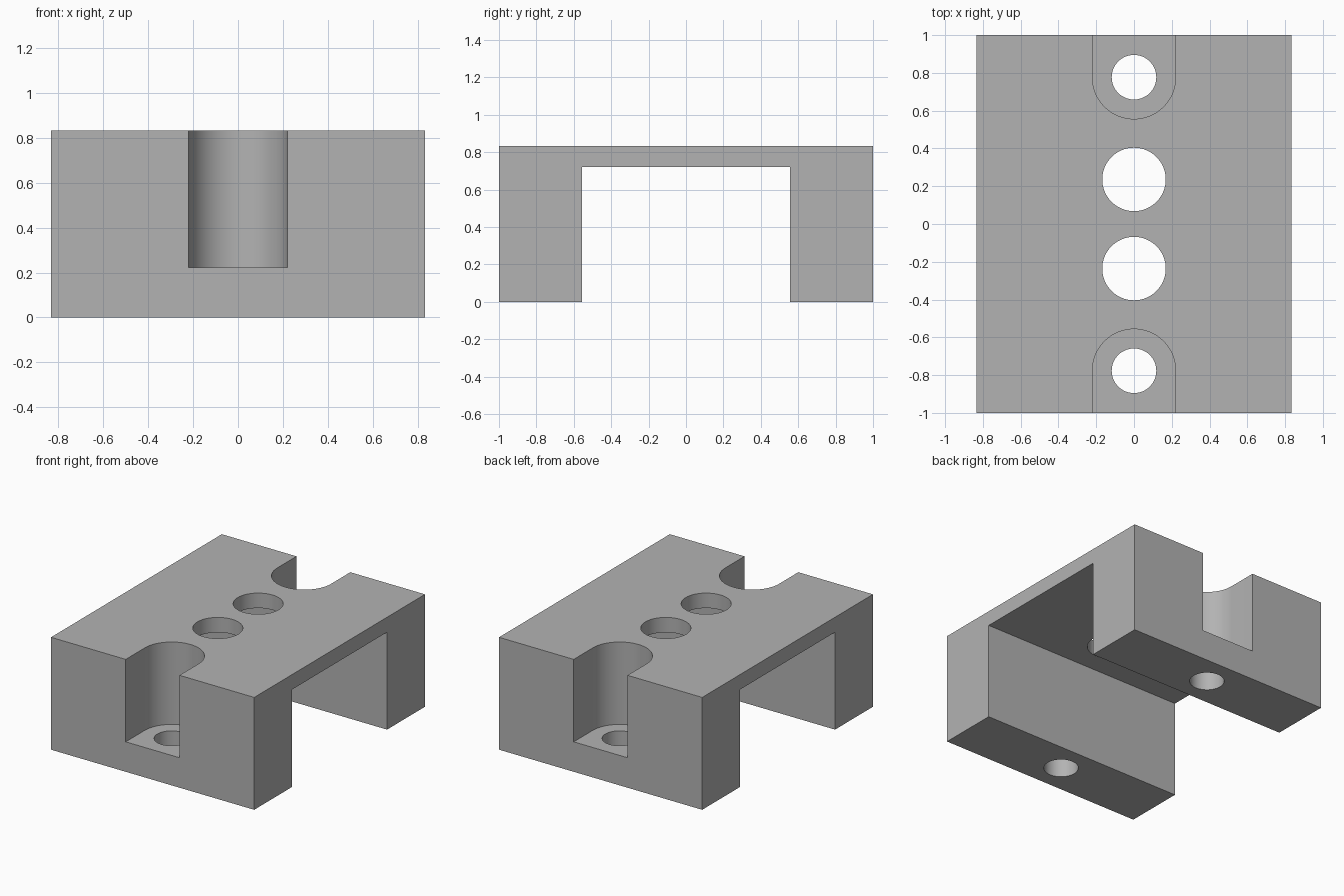
import bpy
import bmesh
import math
from mathutils import Vector

if "Cube" in bpy.data.objects:
    bpy.data.objects.remove(bpy.data.objects["Cube"], do_unlink=True)

HALF_X, HALF_Y, TOP = 0.833, 1.0, 0.833
LEG_INNER, DECK_UNDER = 0.556, 0.722
SLOT_Y, SLOT_R, SLOT_FLOOR = 0.777, 0.2205, 0.222
BOLT_R = 0.118
DECK_HOLE_Y, DECK_HOLE_R = 0.236, 0.168

grey = bpy.data.materials.new("plain grey")
grey.use_nodes = True
grey.diffuse_color = (0.45, 0.45, 0.45, 1)
grey.node_tree.nodes["Principled BSDF"].inputs["Base Color"].default_value = grey.diffuse_color


def prism(name, outline, extrude):
    """Extrude a closed planar outline into a solid."""
    bm = bmesh.new()
    face = bm.faces.new([bm.verts.new(p) for p in outline])
    new = bmesh.ops.extrude_face_region(bm, geom=[face])["geom"]
    moved = [v for v in new if isinstance(v, bmesh.types.BMVert)]
    bmesh.ops.translate(bm, verts=moved, vec=Vector(extrude))
    bmesh.ops.recalc_face_normals(bm, faces=bm.faces)
    mesh = bpy.data.meshes.new(name)
    bm.to_mesh(mesh)
    bm.free()
    mesh.materials.append(grey)
    obj = bpy.data.objects.new(name, mesh)
    bpy.context.collection.objects.link(obj)
    return obj


def arc(y, z, radius, start, end, steps):
    angles = [start + (end - start) * i / steps for i in range(steps + 1)]
    return [(radius * math.cos(a), y + radius * math.sin(a), z) for a in angles]


def hole(name, y, radius):
    return prism(name, arc(y, -0.1, radius, 0, math.tau, 64)[:-1], (0, 0, 1.2))


# Bridge-shaped body: deck on two legs
half = [(HALF_Y, TOP), (HALF_Y, 0), (LEG_INNER, 0), (LEG_INNER, DECK_UNDER)]
profile = half + [(-y, z) for y, z in reversed(half)]
body = prism("mounting_block", [(-HALF_X, y, z) for y, z in profile], (2 * HALF_X, 0, 0))

# Open counterbore slots, bolt holes and deck holes at each end
cutters = []
for side, label in ((-1, "front"), (1, "back")):
    bend = arc(side * SLOT_Y, SLOT_FLOOR, SLOT_R, 0, -side * math.pi, 40)
    mouth = [(x, side * 1.1, SLOT_FLOOR) for x in (-SLOT_R, SLOT_R)]
    cutters.append(prism(label + "_slot_cutter", bend + mouth, (0, 0, 1)))
    cutters.append(hole(label + "_bolt_hole_cutter", side * SLOT_Y, BOLT_R))
    cutters.append(hole(label + "_deck_hole_cutter", side * DECK_HOLE_Y, DECK_HOLE_R))

bpy.ops.object.select_all(action="DESELECT")
bpy.context.view_layer.objects.active = body
body.select_set(True)
for cutter in cutters:
    cut = body.modifiers.new(cutter.name, "BOOLEAN")
    cut.operation = "DIFFERENCE"
    cut.solver = "EXACT"
    cut.object = cutter
    bpy.ops.object.modifier_apply(modifier=cut.name)
    bpy.data.objects.remove(cutter, do_unlink=True)

bpy.ops.object.shade_smooth_by_angle(angle=math.radians(30))
